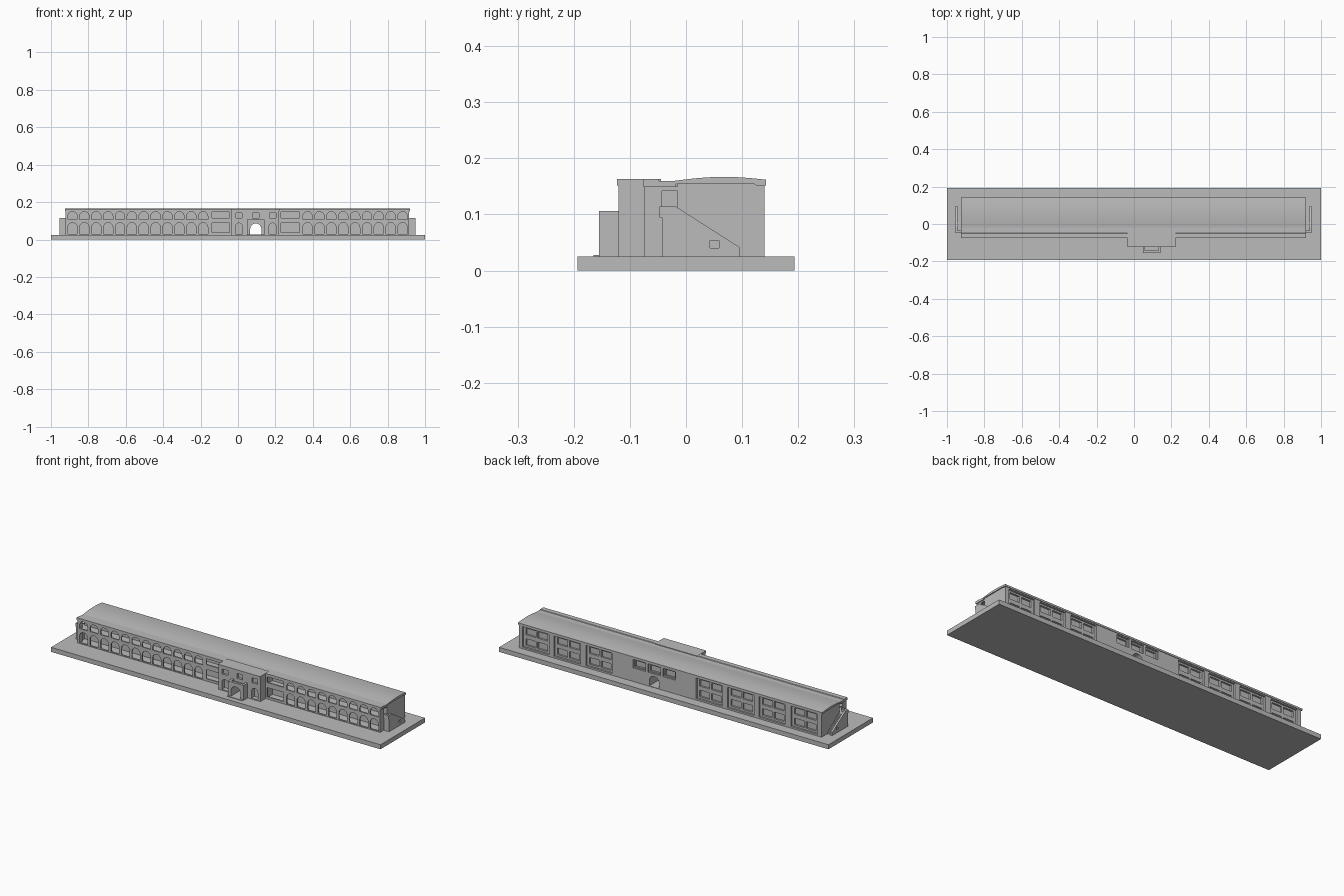
import bpy, math
from mathutils import Matrix

if "Cube" in bpy.data.objects:
    bpy.data.objects.remove(bpy.data.objects["Cube"])

stone = bpy.data.materials.new("grey_stone")
stone.diffuse_color = (0.5, 0.5, 0.5, 1)
stone.use_nodes = True
stone.node_tree.nodes["Principled BSDF"].inputs["Base Color"].default_value = stone.diffuse_color


def panel(name, outline, holes, a, b, axis='Y'):
    """Extrude an outline with holes from a to b; points are (x,z) for axis Y, (y,z) for axis X."""
    cu = bpy.data.curves.new(name, 'CURVE')
    cu.dimensions, cu.fill_mode = '2D', 'BOTH'
    cu.extrude = abs(b - a) / 2
    for pts in [outline] + holes:
        sp = cu.splines.new('POLY')
        sp.points.add(len(pts) - 1)
        for p, (u, v) in zip(sp.points, pts):
            p.co = (u, v, 0, 1)
        sp.use_cyclic_u = True
    tmp = bpy.data.objects.new(name + "_curve", cu)
    bpy.context.collection.objects.link(tmp)
    dg = bpy.context.evaluated_depsgraph_get()
    me = bpy.data.meshes.new_from_object(tmp.evaluated_get(dg))
    bpy.data.objects.remove(tmp)
    m = (a + b) / 2
    if axis == 'Y':
        me.transform(Matrix(((1, 0, 0, 0), (0, 0, -1, m), (0, 1, 0, 0), (0, 0, 0, 1))))
    else:
        me.transform(Matrix(((0, 0, 1, m), (1, 0, 0, 0), (0, 1, 0, 0), (0, 0, 0, 1))))
    me.name = name
    me.materials.clear()
    me.materials.append(stone)
    for p in me.polygons:
        p.use_smooth = False
        p.material_index = 0
    ob = bpy.data.objects.new(name, me)
    bpy.context.collection.objects.link(ob)
    return ob


def rect(x0, x1, z0, z1):
    return [(x0, z0), (x1, z0), (x1, z1), (x0, z1)]


def arch(cx, w, z0, z1, n=12):
    r = w / 2
    top = [(cx + r * math.cos(math.pi * i / n), z1 - r + r * math.sin(math.pi * i / n))
           for i in range(n + 1)]
    return [(cx - r, z0), (cx + r, z0)] + top


def box(name, x0, x1, y0, y1, z0, z1):
    return panel(name, rect(x0, x1, z0, z1), [], y0, y1)


G = 0.025                    # ground level on the plinth
L, R = -0.921, 0.915         # building ends
CL, CR, C = -0.035, 0.22, 0.095   # entrance block
passage = arch(C, 0.06, 0.027, 0.086)

# plinth
box("base_plate", -1, 1, -0.193, 0.193, 0, G)

# main body with the through passage
panel("main_body", rect(L, R, G, 0.156), [passage], -0.015, 0.12)

# front arcades with two storeys of arches and one rectangular bay each
def arcade(name, x0, x1, first, count, bay):
    holes = [rect(*bay, 0.037, 0.088), rect(*bay, 0.115, 0.147)]
    for i in range(count):
        cx = first + 0.0635 * i
        holes += [arch(cx, 0.05, 0.03, 0.09), arch(cx, 0.05, 0.107, 0.149)]
    panel(name, rect(x0, x1, G, 0.153), holes, -0.075, -0.067)
    box(name + "_gallery_floor", x0, x1, -0.067, -0.015, 0.092, 0.1)

arcade("left_arcade", L, CL, -0.885, 12, (-0.14, -0.045))
arcade("right_arcade", CR, R, 0.372, 9, (0.23, 0.328))

# gallery end walls, leaving the doorway to the outside stairs
for name, x0, x1 in (("left_end_wall", L, L + 0.008), ("right_end_wall", R - 0.008, R)):
    box(name, x0, x1, -0.067, -0.043, G, 0.15)
    box(name + "_lintel", x0, x1, -0.043, -0.015, 0.142, 0.15)

# entrance block
side = [arch(C + s * 0.09, 0.038, 0.03, 0.088) for s in (-1, 1)]
upper = [rect(C + d - 0.017, C + d + 0.017, 0.115, 0.142) for d in (-0.09, 0, 0.09)]
panel("entrance_front", rect(CL, CR, G, 0.153), [passage] + side + upper, -0.12, -0.108)
panel("entrance_middle", rect(CL, CR, G, 0.153), [passage] + side, -0.108, -0.095)
panel("entrance_block", rect(CL, CR, G, 0.153), [passage], -0.095, -0.015)
box("entrance_roof", CL - 0.001, CR + 0.001, -0.123, -0.045, 0.152, 0.1635)

# porch with a low parapet
panel("porch", rect(0.047, 0.143, G, 0.096), [passage], -0.155, -0.12)
box("porch_parapet_front", 0.047, 0.143, -0.155, -0.142, 0.096, 0.106)
box("porch_parapet_left", 0.047, 0.06, -0.142, -0.12, 0.096, 0.106)
box("porch_parapet_right", 0.13, 0.143, -0.142, -0.12, 0.096, 0.106)
box("porch_step", 0.05, 0.14, -0.165, -0.155, G, 0.028)

# back facade: recessed bays with four windows each
bays, panes = [], []
for cx in (0.815, 0.623, 0.43, -0.24, -0.43, -0.62, -0.815):
    bays.append(rect(cx - 0.08, cx + 0.08, 0.034, 0.146))
    for d in (-0.036, 0.036):
        for z0, z1 in ((0.044, 0.08), (0.102, 0.137)):
            panes.append(rect(cx + d - 0.03, cx + d + 0.03, z0, z1))
for d in (-0.09, 0, 0.09):
    bays.append(rect(C + d - 0.038, C + d + 0.038, 0.1, 0.146))
    panes.append(rect(C + d - 0.03, C + d + 0.03, 0.106, 0.138))
panel("back_windows", rect(L, R, G, 0.154), panes + [passage], 0.12, 0.13)
panel("back_piers", rect(L, R, G, 0.154), bays + [passage], 0.13, 0.14)

# curved roof with front parapet strip
roof = [(-0.076, 0.149), (-0.018, 0.149), (-0.018, 0.155), (0.12, 0.155), (0.125, 0.152),
        (0.143, 0.152), (0.143, 0.162)]
roof += [(0.143 - 0.163 * t / 12,
          0.16 + 0.002 * (1 - t / 12) + 0.006 * math.sin(math.pi * t / 12)) for t in range(1, 13)]
roof += [(-0.048, 0.16), (-0.05, 0.163), (-0.076, 0.163)]
panel("roof", roof, [], -0.926, 0.92, 'X')

# outside stairs at both ends
steps = [(0.09, G)]
for i in range(10):
    y, z = 0.09 - 0.0105 * i, 0.032 + 0.0075 * i
    steps += [(y, z), (y - 0.0105, z)]
steps += [(-0.035, steps[-1][1]), (-0.035, G)]
wall = [(-0.043, G), (0.095, G), (0.095, 0.042), (-0.018, 0.114), (-0.043, 0.114)]
for s, label in ((-1, "left"), (1, "right")):
    x = [-0.003 + s * v for v in (0.918, 0.941, 0.951)]
    panel(label + "_stair_steps", steps, [], *sorted(x[0:2]), 'X')
    panel(label + "_stair_wall", wall, [rect(0.043, 0.059, 0.04, 0.054)], *sorted(x[1:3]), 'X')
    box(label + "_stair_front", *sorted(x[0:2]), -0.043, -0.035, G, 0.114)
    box(label + "_landing_rail", *sorted((x[0], x[2])), -0.047, -0.043, 0.095, 0.114)
